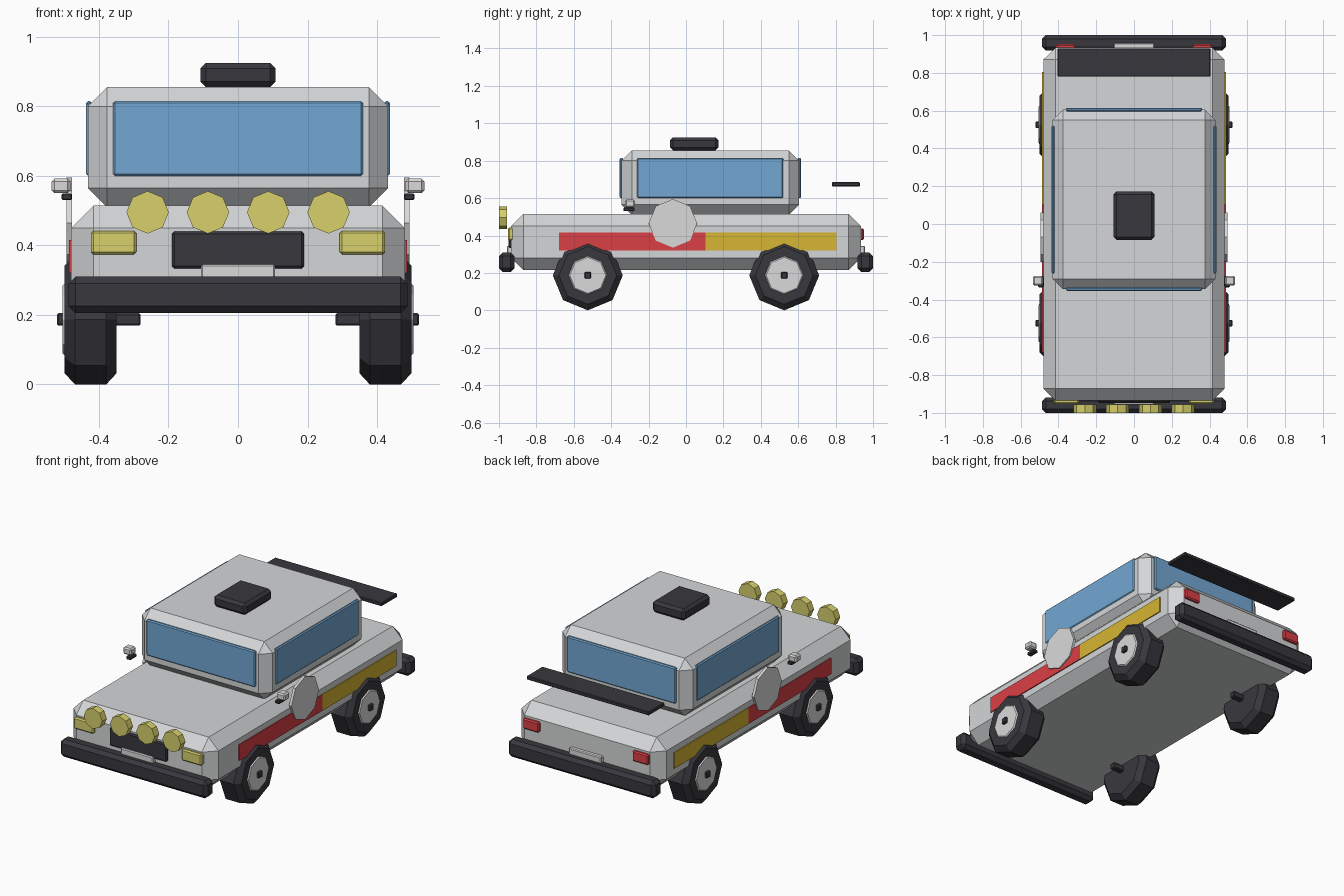
import bpy, bmesh, math
from mathutils import Matrix, Vector

if "Cube" in bpy.data.objects:
    bpy.data.objects.remove(bpy.data.objects["Cube"], do_unlink=True)


def material(name, r, g, b):
    m = bpy.data.materials.new(name)
    m.use_nodes = True
    m.diffuse_color = (r, g, b, 1)
    m.node_tree.nodes["Principled BSDF"].inputs["Base Color"].default_value = (r, g, b, 1)
    return m


PAINT = material("pale grey paint", 0.66, 0.67, 0.68)
SILVER = material("silver trim", 0.70, 0.70, 0.71)
BLACK = material("black rubber", 0.04, 0.039, 0.048)
GLASS = material("blue glass", 0.17, 0.39, 0.65)
LAMP = material("pale yellow lamp", 0.68, 0.63, 0.15)
RED = material("red", 0.70, 0.05, 0.06)
GOLD = material("golden stripe", 0.68, 0.46, 0.035)


def finish(bm, name, mat, bevel):
    if bevel:
        sharp = [e for e in bm.edges if e.calc_face_angle(0) > math.radians(50)]
        bmesh.ops.bevel(bm, geom=sharp, offset=bevel, segments=1, affect='EDGES')
    bmesh.ops.recalc_face_normals(bm, faces=bm.faces)
    mesh = bpy.data.meshes.new(name)
    bm.to_mesh(mesh)
    bm.free()
    mesh.materials.append(mat)
    obj = bpy.data.objects.new(name, mesh)
    bpy.context.collection.objects.link(obj)
    return obj


def box(name, mat, x, y, z, bevel=0.0):
    """Chamfered box spanning the (low, high) pair on each axis."""
    low, high = (Vector(v) for v in zip(x, y, z))
    bm = bmesh.new()
    bmesh.ops.create_cube(bm, size=1, matrix=Matrix.Translation((low + high) / 2)
                          @ Matrix.Diagonal((*(high - low), 1)))
    return finish(bm, name, mat, bevel)


def disc(name, mat, axis, centre, radius, depth, bevel=0.0):
    """Eight-sided disc with a corner pointing up."""
    turn = Matrix.Rotation(math.pi / 2, 4, 'Y' if axis == 'X' else 'X')
    bm = bmesh.new()
    bmesh.ops.create_cone(bm, cap_ends=True, segments=8, radius1=radius, radius2=radius,
                          depth=depth, matrix=Matrix.Translation(centre) @ turn)
    return finish(bm, name, mat, bevel)


def span(side, inner, outer):
    return tuple(sorted((side * inner, side * outer)))


# Shell, cabin and roof vent
box("body", PAINT, (-0.48, 0.48), (-0.935, 0.935), (0.215, 0.515), 0.065)
box("cabin", PAINT, (-0.432, 0.432), (-0.345, 0.605), (0.51, 0.855), 0.055)
box("roof_vent", BLACK, (-0.108, 0.108), (-0.085, 0.173), (0.855, 0.925), 0.016)
box("rear_wing", BLACK, (-0.405, 0.405), (0.78, 0.93), (0.663, 0.685), 0.004)

# Windscreens, bumpers and number-free plates
for end, label in ((-1, "front"), (1, "rear")):
    mid = 0.13
    box(label + "_windscreen", GLASS, (-0.36, 0.36),
        tuple(sorted((mid + end * 0.465, mid + end * 0.485))), (0.60, 0.815), 0.006)
    box(label + "_bumper", BLACK, (-0.487, 0.487), span(end, 0.918, 1.0), (0.205, 0.31), 0.02)
    box(label + "_plate", SILVER, (-0.107, 0.107), span(end, 0.925, 0.958), (0.26, 0.345), 0.005)

# Grille and row of spotlights
box("grille", BLACK, (-0.19, 0.19), span(-1, 0.925, 0.948), (0.333, 0.44), 0.007)
for i in range(4):
    disc("spotlight", LAMP, 'Y', (-0.26 + i * 0.1735, -0.978, 0.495), 0.061, 0.044)

for side, label in ((1, "left_"), (-1, "right_")):
    # Lights
    box(label + "headlight", LAMP, span(side, 0.292, 0.423), (-0.952, -0.92),
        (0.374, 0.442), 0.007)
    box(label + "tail_light", RED, span(side, 0.31, 0.415), (0.92, 0.952),
        (0.375, 0.437), 0.007)

    # Side glass
    box(label + "window", GLASS, span(side, 0.42, 0.437), (-0.262, 0.52), (0.60, 0.815), 0.006)

    # Two-tone stripe and blank roundel
    box(label + "red_stripe", RED, span(side, 0.478, 0.486), (-0.68, 0.105), (0.32, 0.415))
    box(label + "gold_stripe", GOLD, span(side, 0.478, 0.486), (0.105, 0.805), (0.32, 0.415))
    disc(label + "roundel", SILVER, 'X', (side * 0.486, -0.07, 0.465), 0.13, 0.016)

    # Mirror and its arm
    box(label + "mirror_arm", BLACK, span(side, 0.477, 0.508), (-0.335, -0.275),
        (0.53, 0.549), 0.004)
    box(label + "mirror", SILVER, span(side, 0.482, 0.536), (-0.325, -0.274),
        (0.55, 0.592), 0.008)

    # Wheels with hub discs and square axle stubs
    for y, place in ((-0.525, "front_"), (0.525, "rear_")):
        disc(label + place + "tyre", BLACK, 'X', (side * 0.424, y, 0.187), 0.187, 0.15, 0.03)
        disc(label + place + "hub", SILVER, 'X', (side * 0.47, y, 0.187), 0.103, 0.07, 0.006)
        box(label + place + "axle", BLACK, span(side, 0.28, 0.521),
            (y - 0.018, y + 0.018), (0.169, 0.205), 0.005)
